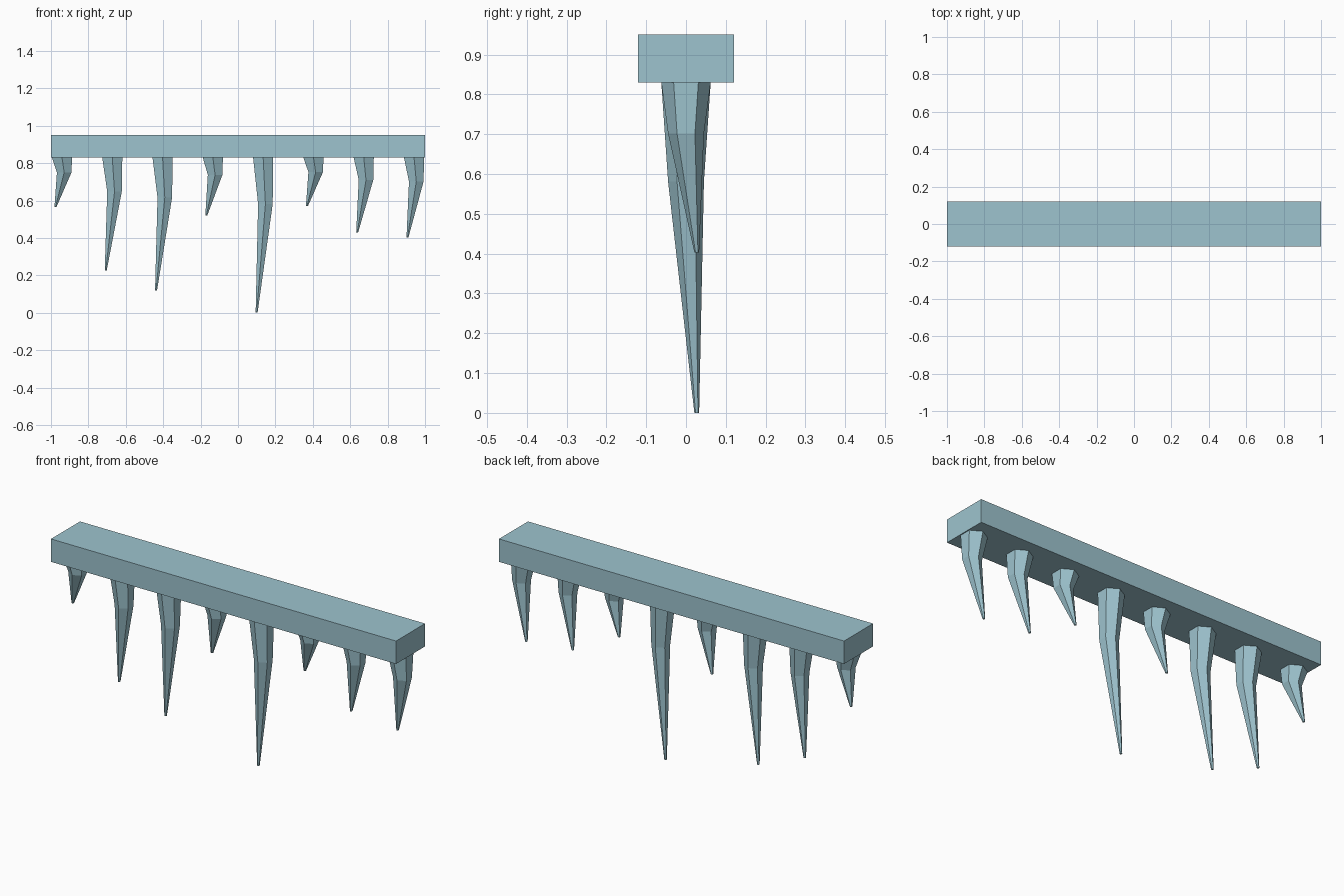
import bpy, bmesh, math

cube = bpy.data.objects.get("Cube")
if cube:
    bpy.data.objects.remove(cube, do_unlink=True)

ice = bpy.data.materials.new("pale_ice_blue")
ice.use_nodes = True
color = (0.34, 0.55, 0.62, 1)
ice.diffuse_color = color
ice.node_tree.nodes["Principled BSDF"].inputs["Base Color"].default_value = color

BASE = 0.83      # underside of the ledge
SPACING = 0.2689


def finish(bm, name, location):
    bmesh.ops.recalc_face_normals(bm, faces=bm.faces)
    mesh = bpy.data.meshes.new(name)
    bm.to_mesh(mesh)
    bm.free()
    mesh.materials.append(ice)
    obj = bpy.data.objects.new(name, mesh)
    obj.location = location
    bpy.context.collection.objects.link(obj)


def icicle(name, x, length):
    """Bent six-sided spike: (radius, x shift, y shift, share of length) per ring."""
    rings = [(0.062, 0, 0, 0), (0.045, 0.012, 0, 0.3), (0.006, -0.035, 0.027, 1)]
    bm = bmesh.new()
    loops = []
    for radius, dx, dy, share in rings:
        angles = [math.radians(30 + 60 * k) for k in range(6)]
        loops.append([bm.verts.new((dx + radius * math.cos(a), dy + radius * math.sin(a),
                                    -length * share)) for a in angles])
    for upper, lower in zip(loops, loops[1:]):
        for k in range(6):
            n = (k + 1) % 6
            bm.faces.new((upper[k], upper[n], lower[n], lower[k]))
    bm.faces.new(loops[0])
    bm.faces.new(loops[-1])
    finish(bm, name, (x, 0, BASE))


# Ledge
bm = bmesh.new()
bmesh.ops.create_cube(bm, size=1)
bmesh.ops.scale(bm, vec=(2, 0.24, 0.12), verts=bm.verts)
finish(bm, "ledge", (0, 0, BASE + 0.06))

# Row of icicles
for i, tip in enumerate([0.565, 0.225, 0.118, 0.52, 0, 0.57, 0.43, 0.403]):
    icicle(f"icicle_{i + 1}", (i - 3.5) * SPACING, BASE - tip)
